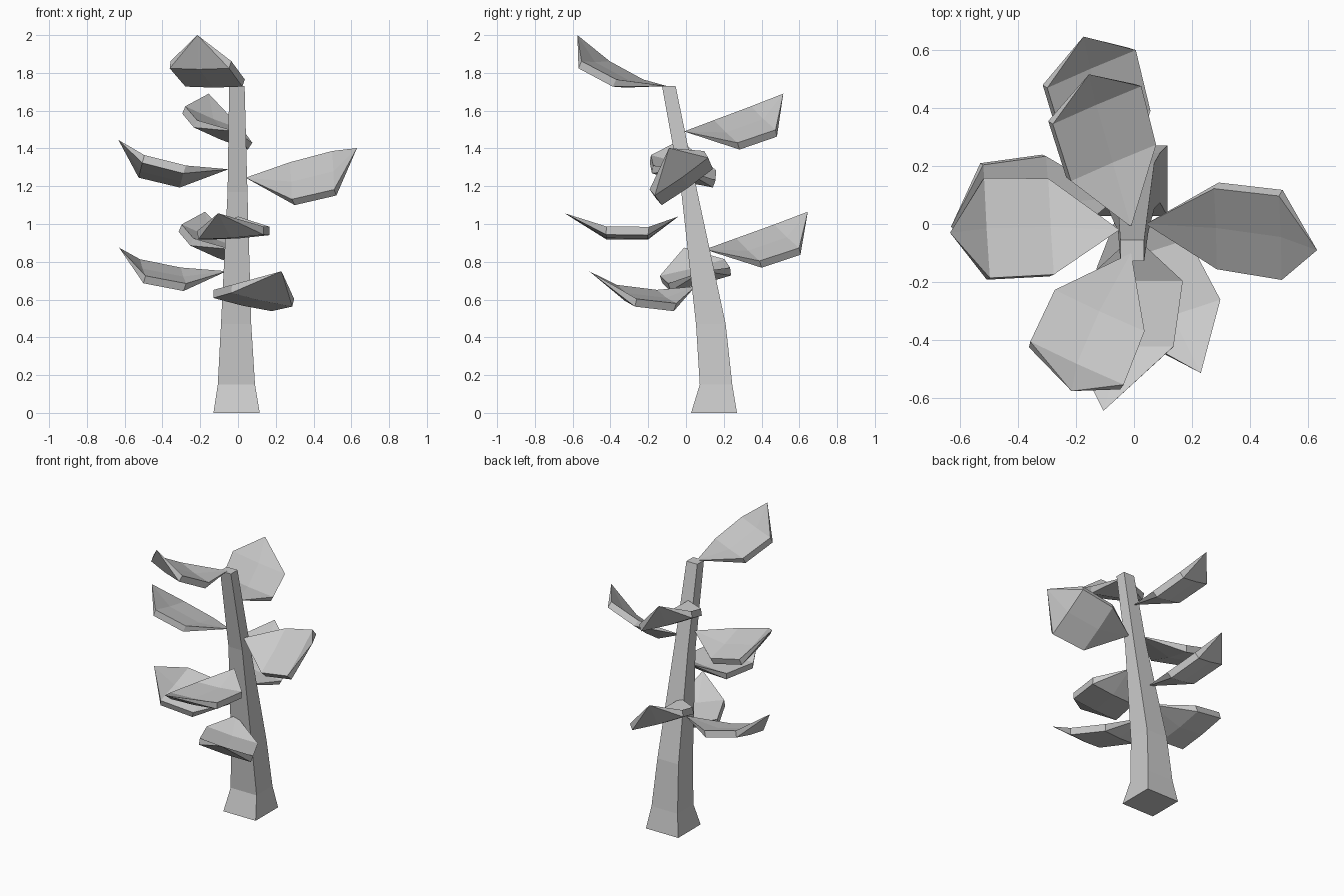
import bpy, bmesh
from mathutils import Vector as V

if "Cube" in bpy.data.objects:
    bpy.data.objects.remove(bpy.data.objects["Cube"])


def finish(bm, name):
    bmesh.ops.recalc_face_normals(bm, faces=bm.faces)
    me = bpy.data.meshes.new(name)
    bm.to_mesh(me)
    bm.free()
    ob = bpy.data.objects.new(name, me)
    bpy.context.collection.objects.link(ob)
    return ob


# Trunk: square sections lofted along a leaning path (z, x range, y range)
sections = [(0, -.13, .115, .027, .27), (.15, -.107, .09, .073, .245),
            (.47, -.09, .07, .053, .21), (1.17, -.055, .05, -.025, .06),
            (1.73, -.047, .035, -.127, -.055)]
bm = bmesh.new()
rings = [[bm.verts.new((x, y, z)) for x, y in ((a, c), (b, c), (b, d), (a, d))]
         for z, a, b, c, d in sections]
for lo, hi in zip(rings, rings[1:]):
    for i in range(4):
        j = (i + 1) % 4
        bm.faces.new((lo[i], lo[j], hi[j], hi[i]))
bm.faces.new(rings[0])
bm.faces.new(rings[-1])
finish(bm, "trunk")

VALLEY = .006


# Leaf: curved dish with a thick rim, pointed at both ends.
# shift moves the wide part sideways; stations are the two widest rows
def leaf(name, base, tip, across, shift=0, stations=(.218, .44)):
    base, tip, v = V(base), V(tip), V(across).normalized()
    chord = tip - base
    s = chord.length / .59
    u = chord.normalized()
    w = u.cross(v).normalized()
    if w.z < 0:
        w = -w
    if u.cross(w).dot(v) < 0:      # v points to the right when looking outward
        v = -v
    bm = bmesh.new()
    start, end = bm.verts.new(base), bm.verts.new(tip)

    def row(along, half, height):
        return [bm.verts.new(base + u * along * s + v * (k * half + shift)
                             + w * (height - VALLEY * (k == 0))) for k in (-1, 0, 1)]

    a0, b0 = stations
    top = [row(a0, .17, -.073), row(b0, .177, -.078)]
    low = [row(a0 + .003, .166, -.117), row(b0, .173, -.121)]
    for a, b in (top, low):
        for i in (0, 1):
            bm.faces.new((start, a[i], a[i + 1]))
            bm.faces.new((a[i], b[i], b[i + 1], a[i + 1]))
            bm.faces.new((b[i], end, b[i + 1]))
    for i in (0, 2):
        bm.faces.new((start, top[0][i], low[0][i]))
        bm.faces.new((top[0][i], top[1][i], low[1][i], low[0][i]))
        bm.faces.new((top[1][i], end, low[1][i]))
    finish(bm, name)


# Leaves: base, tip, direction across the blade
leaf("leaf_front_top", (-.01, -.10, 1.73), (-.215, -.575, 2.0), (.91, -.42, 0), .02)
leaf("leaf_back_upper", (-.01, -.01, 1.49), (-.155, .515, 1.69), (.318, .136, -.13), .03)
leaf("leaf_back_lower", (-.03, .10, .865), (-.174, .645, 1.065), (.318, .136, -.13), .03)
leaf("leaf_left_upper", (-.05, -.02, 1.29), (-.633, -.03, 1.445), (.02, -.345, .08), .033)
leaf("leaf_left_lower", (-.06, .09, .75), (-.63, -.01, .875), (.03, -.35, -.09))
leaf("leaf_right", (.04, 0, 1.245), (.63, -.09, 1.402), (.01, -.29, -.205), .03)
near = (.15, .37)                  # low front leaves are widest nearer the trunk
leaf("leaf_front_middle", (0, -.04, 1.04), (-.105, -.643, 1.057), (.985, 0, .07), -.02, near)
leaf("leaf_front_lower", (-.05, .05, .67), (.23, -.513, .75), (.31, .1, -.07), -.02, near)
